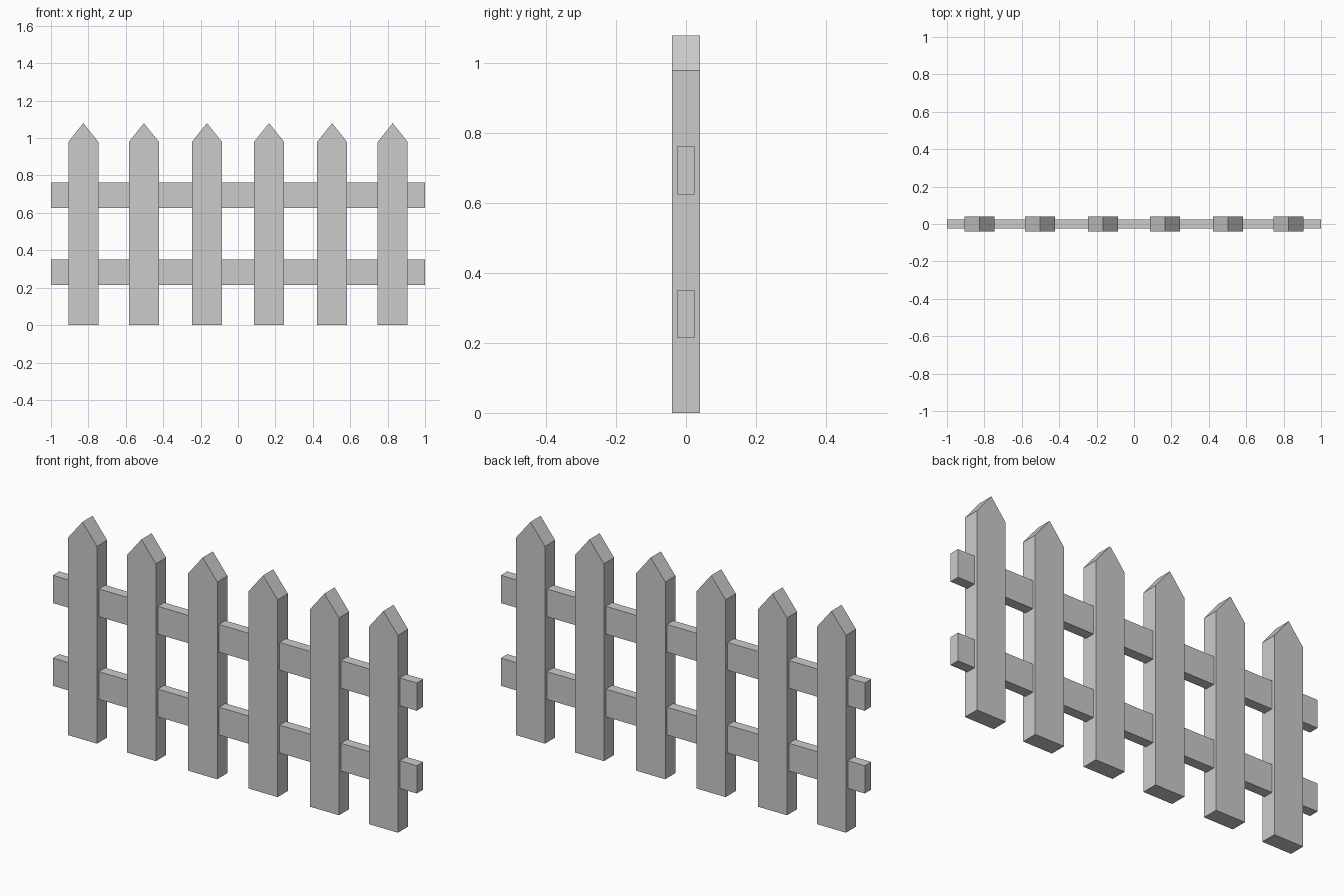
import bpy
import bmesh

cube = bpy.data.objects.get("Cube")
if cube:
    bpy.data.objects.remove(cube, do_unlink=True)

# Single plain grey finish
grey = bpy.data.materials.new("plain_grey")
grey.use_nodes = True
colour = (0.6, 0.6, 0.6, 1)
grey.diffuse_color = colour
grey.node_tree.nodes["Principled BSDF"].inputs["Base Color"].default_value = colour


def board(name, outline, depth, x=0, z=0):
    """Extrude an x-z outline to a board centred on y = 0."""
    bm = bmesh.new()
    face = bm.faces.new([bm.verts.new((px, -depth / 2, pz)) for px, pz in outline])
    extruded = bmesh.ops.extrude_face_region(bm, geom=[face])["geom"]
    verts = [v for v in extruded if isinstance(v, bmesh.types.BMVert)]
    bmesh.ops.translate(bm, verts=verts, vec=(0, depth, 0))
    bmesh.ops.recalc_face_normals(bm, faces=bm.faces)
    mesh = bpy.data.meshes.new(name)
    bm.to_mesh(mesh)
    bm.free()
    mesh.materials.append(grey)
    obj = bpy.data.objects.new(name, mesh)
    obj.location = (x, 0, z)
    bpy.context.collection.objects.link(obj)
    return obj


# Pointed pickets, mirrored about the centre
half = 0.08
picket = [(-half, 0), (half, 0), (half, 0.98), (0, 1.08), (-half, 0.98)]
for number, x in enumerate((0.166, 0.503, 0.827), 1):
    board(f"left_picket_{number}", picket, 0.08, x=x)
    board(f"right_picket_{number}", picket, 0.08, x=-x)

# Two horizontal rails running through the pickets
rail = [(-1, 0), (1, 0), (1, 0.138), (-1, 0.138)]
board("lower_rail", rail, 0.05, z=0.214)
board("upper_rail", rail, 0.05, z=0.625)
